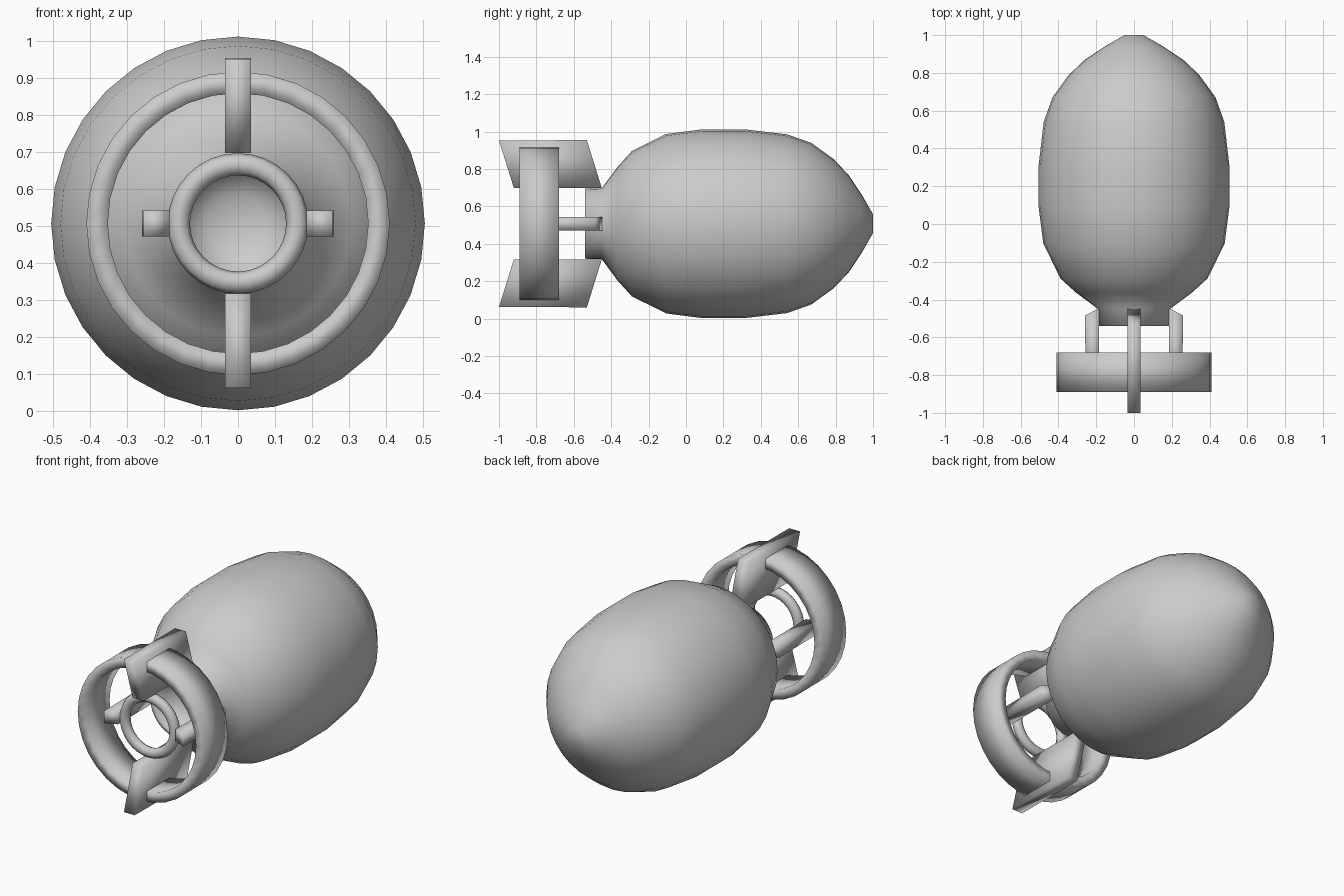
import bpy, bmesh, math

if "Cube" in bpy.data.objects:
    bpy.data.objects.remove(bpy.data.objects["Cube"])

CZ = 0.507      # height of the long axis
SIDES = 32


def finish(bm, name):
    bmesh.ops.recalc_face_normals(bm, faces=bm.faces)
    for f in bm.faces:
        f.smooth = True
    me = bpy.data.meshes.new(name)
    bm.to_mesh(me)
    bm.free()
    ob = bpy.data.objects.new(name, me)
    bpy.context.collection.objects.link(ob)
    return ob


def revolve(name, profile, closed=False):
    """Spin (y, radius) points about the long axis."""
    bm = bmesh.new()
    rings = []
    for y, r in profile:
        if r == 0:
            rings.append([bm.verts.new((0, y, CZ))] * SIDES)
            continue
        angles = [2 * math.pi * i / SIDES for i in range(SIDES)]
        rings.append([bm.verts.new((r * math.cos(a), y, CZ + r * math.sin(a))) for a in angles])
    pairs = list(zip(rings, rings[1:]))
    if closed:
        pairs.append((rings[-1], rings[0]))
    for a, b in pairs:
        for i in range(SIDES):
            j = (i + 1) % SIDES
            bm.faces.new(list(dict.fromkeys((a[i], a[j], b[j], b[i]))))
    return finish(bm, name)


def fin(name, outline, angle, half=0.035):
    """Plate with a (y, radius) outline, turned about the long axis."""
    bm = bmesh.new()
    c, s = math.cos(angle), math.sin(angle)
    sides = [[bm.verts.new((r * c - t * s, y, CZ + r * s + t * c)) for y, r in outline]
             for t in (-half, half)]
    a, b = sides
    bm.faces.new(a)
    bm.faces.new(b[::-1])
    n = len(outline)
    for i in range(n):
        j = (i + 1) % n
        bm.faces.new((a[i], b[i], b[j], a[j]))
    return finish(bm, name)


# Egg-shaped body with short tail neck and dished end
revolve("body", [(1.0, 0), (1.0, 0.05), (0.94, 0.155), (0.87, 0.26), (0.79, 0.345),
                 (0.67, 0.432), (0.54, 0.478), (0.31, 0.505), (0.09, 0.505),
                 (-0.105, 0.48), (-0.29, 0.388), (-0.365, 0.305), (-0.45, 0.19),
                 (-0.54, 0.187), (-0.54, 0.165), (-0.46, 0.14), (-0.42, 0.08), (-0.41, 0)])

# Wide outer tail ring and slim inner ring
revolve("outer_tail_ring", [(-0.89, 0.41), (-0.68, 0.41), (-0.68, 0.352), (-0.89, 0.352)], True)
revolve("inner_tail_ring",
        [(-0.81 + 0.028 * math.sin(k * math.pi / 4), 0.16 + 0.03 * math.cos(k * math.pi / 4))
         for k in range(8)], True)

# Tall upright fins and small side struts
tall = [(-1.0, 0.445), (-0.53, 0.447), (-0.45, 0.19), (-0.92, 0.19)]
short = [(-0.87, 0.255), (-0.485, 0.26), (-0.445, 0.185), (-0.84, 0.185)]
for name, outline, deg in (("top_fin", tall, 90), ("bottom_fin", tall, 270),
                           ("right_strut", short, 0), ("left_strut", short, 180)):
    fin(name, outline, math.radians(deg))
